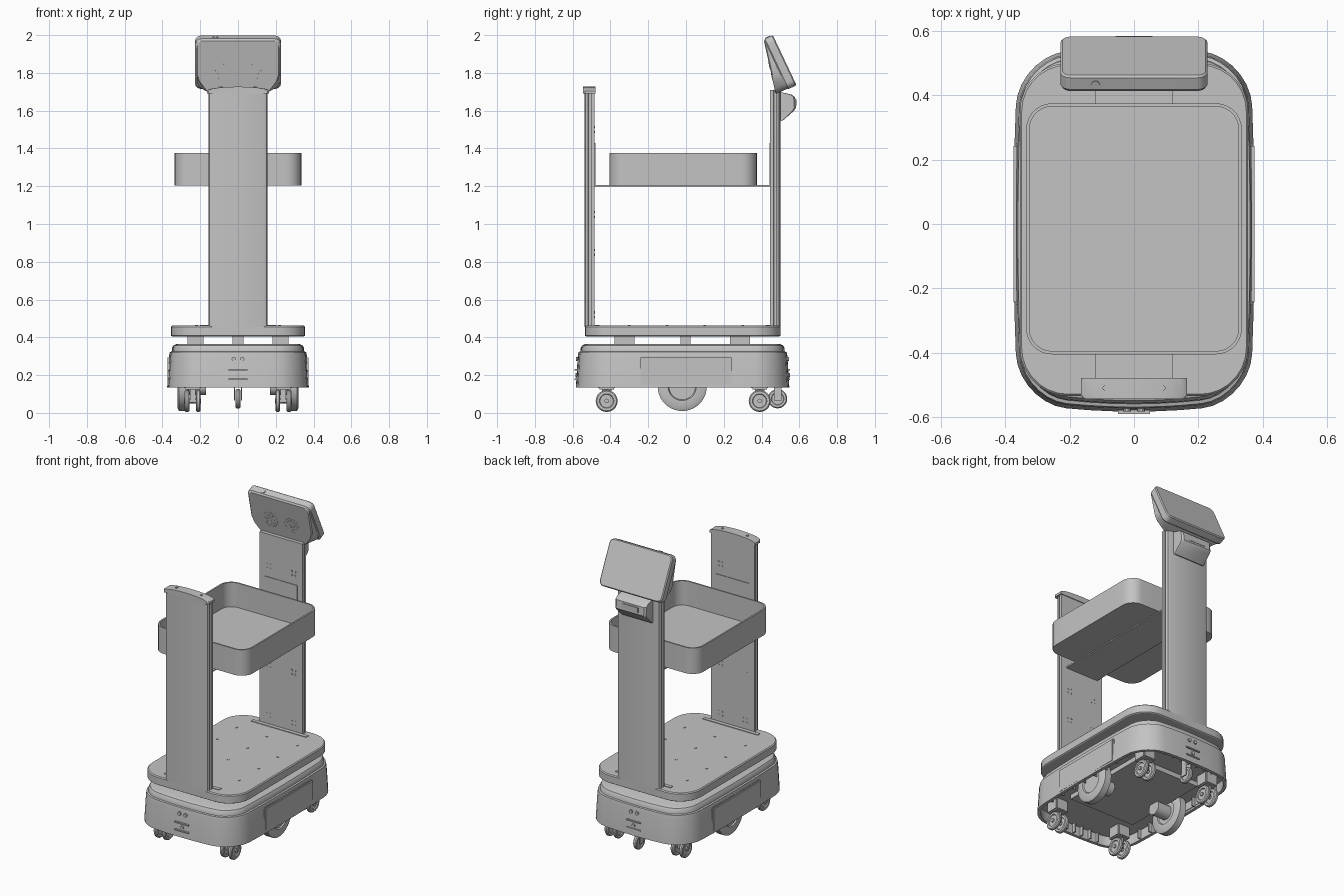
import bpy, bmesh, math
from mathutils import Vector

if "Cube" in bpy.data.objects:
    bpy.data.objects.remove(bpy.data.objects["Cube"])

grey = bpy.data.materials.new("plain grey")
grey.use_nodes = True
grey.diffuse_color = (0.55, 0.55, 0.55, 1)
grey.node_tree.nodes["Principled BSDF"].inputs["Base Color"].default_value = grey.diffuse_color


def finish(name, bm, smooth=True):
    bmesh.ops.recalc_face_normals(bm, faces=bm.faces)
    mesh = bpy.data.meshes.new(name)
    bm.to_mesh(mesh)
    bm.free()
    mesh.materials.append(grey)
    ob = bpy.data.objects.new(name, mesh)
    bpy.context.collection.objects.link(ob)
    if smooth:
        bpy.ops.object.select_all(action='DESELECT')
        ob.select_set(True)
        bpy.context.view_layer.objects.active = ob
        bpy.ops.object.shade_smooth_by_angle(angle=math.radians(30))
    return ob


def add_loft(bm, rings):
    """Skin rings of equal length and cap both ends."""
    vs = [[bm.verts.new(p) for p in ring] for ring in rings]
    for a, b in zip(vs, vs[1:]):
        for i in range(len(a)):
            j = (i + 1) % len(a)
            bm.faces.new((a[i], a[j], b[j], b[i]))
    bm.faces.new(vs[0])
    bm.faces.new(vs[-1])


def loft(name, rings):
    bm = bmesh.new()
    add_loft(bm, rings)
    return finish(name, bm)


def box(name, lo, hi, bevel=0):
    bm = bmesh.new()
    lo, hi = Vector(lo), Vector(hi)
    bmesh.ops.create_cube(bm, size=1)
    for v in bm.verts:
        v.co = (lo + hi) / 2 + v.co * (hi - lo)
    if bevel:
        bmesh.ops.bevel(bm, geom=bm.edges[:], offset=bevel, segments=2, affect='EDGES')
    return finish(name, bm)


def outline(hx, hy, r, bx=0, by=0, n=7, m=6):
    """Rounded rectangle with optional outward bow on its sides."""
    raw = []
    for k, (sx, sy) in enumerate(((1, 1), (-1, 1), (-1, -1), (1, -1))):
        arc = [(sx * (hx - r) + r * math.cos((k + i / n) * math.pi / 2),
                sy * (hy - r) + r * math.sin((k + i / n) * math.pi / 2)) for i in range(n + 1)]
        raw.append(arc)
    pts = []
    for k, arc in enumerate(raw):
        pts += arc
        a, b = arc[-1], raw[(k + 1) % 4][0]
        pts += [(a[0] + (b[0] - a[0]) * i / m, a[1] + (b[1] - a[1]) * i / m) for i in range(1, m)]
    return [(x + bx * x / hx * (1 - (y / hy) ** 2), y + by * y / hy * (1 - (x / hx) ** 2))
            for x, y in pts]


def slab(name, hx, hy, r, cy, layers, bx=0, by=0):
    """Stack of (height, inset) outlines."""
    return loft(name, [[(x, y + cy, z) for x, y in outline(hx - d, hy - d, r - d, bx, by)]
                       for z, d in layers])


def turned(name, centre, steps, sides=32):
    """Wheel about the x axis from (offset, radius) steps."""
    cx, cy, cz = centre
    return loft(name, [[(cx + o, cy + r * math.cos(math.tau * i / sides),
                         cz + r * math.sin(math.tau * i / sides)) for i in range(sides)]
                       for o, r in steps])


def dots(name, places, r, normal, h=0.003):
    """Small raised discs facing one direction."""
    bm = bmesh.new()
    rot = Vector(normal).to_track_quat('Z', 'Y')
    for p in places:
        add_loft(bm, [[Vector(p) + rot @ Vector((r * math.cos(math.tau * i / 10),
                                                 r * math.sin(math.tau * i / 10), z))
                       for i in range(10)] for z in (-h, h)])
    return finish(name, bm, False)


# Base shell, hollow underneath
slab("base_shell", 0.36, 0.535, 0.15, -0.018,
     [(0.2, 0.02), (0.135, 0.02), (0.135, 0), (0.3, 0.01), (0.322, 0.014),
      (0.325, 0.024), (0.345, 0.026), (0.358, 0.034), (0.365, 0.05)], 0.015, 0.03)
for sx in (-1, 1):
    box("side_bumper", (sx * 0.362 - 0.012, -0.25, 0.14), (sx * 0.362 + 0.012, 0.25, 0.3), 0.008)
    for i in range(8):
        y = -0.36 + i * 0.1
        box("shell_rib", (sx * 0.34 - 0.012, y, 0.14), (sx * 0.34 + 0.012, y + 0.008, 0.2))
for end, y in ((-1, -0.582), (1, 0.546)):
    for i in range(7):
        x = -0.18 + i * 0.06
        box("end_rib", (x, y - end * 0.045, 0.14), (x + 0.008, y - end * 0.02, 0.2))
    # Sensors and slots on each end
    dots("end_sensor", [(-0.022, y + 0.012 * -end, 0.285), (0.022, y + 0.012 * -end, 0.285),
                        (0, y + 0.008 * -end, 0.2)], 0.012, (0, end, 0), 0.012)
    for z in (0.178, 0.228):
        box("end_slot", (-0.05, y - 0.008, z - 0.004), (0.05, y + 0.004, z + 0.004))
box("belly_plate", (-0.24, -0.3, 0.17), (0.24, 0.3, 0.21))

# Drive wheels and axle
for sx in (-1, 1):
    turned("drive_wheel", (sx * 0.29, -0.02, 0.14),
           [(-0.022, 0.07), (-0.03, 0.075), (-0.03, 0.115), (-0.022, 0.13),
            (0.022, 0.13), (0.03, 0.115), (0.03, 0.075), (0.022, 0.07)], 40)
    turned("drive_motor", (sx * 0.22, -0.02, 0.14), [(-0.05, 0.045), (0.05, 0.045)])

# Castors
tyre = [(-0.006, 0.01), (-0.006, 0.035), (-0.012, 0.038), (-0.012, 0.052), (-0.006, 0.058),
        (0.006, 0.058), (0.012, 0.052), (0.012, 0.038), (0.006, 0.035), (0.006, 0.01)]
for x, y in ((-0.24, -0.42), (0.24, -0.42), (-0.24, 0.39), (0.24, 0.39)):
    for o in (-0.03, 0.03):
        turned("castor_wheel", (x + o, y, 0.063), tyre, 28)
    turned("castor_axle", (x, y, 0.063), [(-0.045, 0.012), (0.045, 0.012)], 16)
    box("castor_fork", (x - 0.014, y - 0.025, 0.055), (x + 0.014, y + 0.025, 0.13), 0.006)
    box("castor_mount", (x - 0.045, y - 0.045, 0.125), (x + 0.045, y + 0.045, 0.205), 0.006)
turned("rear_guide_wheel", (0, 0.485, 0.075), [(o, r * 0.88) for o, r in tyre], 28)
for o in (-0.018, 0.018):
    box("guide_fork", (o - 0.003, 0.465, 0.065), (o + 0.003, 0.505, 0.2))

# Suspension blocks between base and deck
for x in (-0.225, 0.225):
    for y in (-0.325, 0.285):
        box("deck_support", (x - 0.042, y - 0.053, 0.355), (x + 0.042, y + 0.053, 0.41))
box("centre_support", (-0.03, -0.03, 0.355), (0.03, 0.025, 0.41), 0.005)

# Deck
slab("deck", 0.355, 0.5175, 0.15, -0.0175,
     [(0.405, 0.006), (0.409, 0), (0.456, 0), (0.462, 0.006)])
dots("deck_bolts", [(x, y, 0.462) for x in (-0.22, 0, 0.22) for y in (-0.3, -0.1, 0.1, 0.3)],
     0.007, (0, 0, 1))

# Columns with grooved sides
half = [(0.13, 0.028), (0.15, 0.021), (0.157, 0.008), (0.145, 0.006),
        (0.145, -0.006), (0.157, -0.008), (0.157, -0.026)]
section = half + [(-x, y) for x, y in reversed(half)]
for name, s, cy, top in (("front_column", -1, -0.51, 1.695), ("rear_column", 1, 0.472, 1.71)):
    loft(name, [[(x, cy + s * y, z) for x, y in section] for z in (0.455, top)])
    inner = cy - s * 0.026
    dots(name + "_holes", [(sx * 0.09 + dx, inner, z + dz) for sx in (-1, 1)
                           for z in (0.52, 0.85, 1.05, 1.5)
                           for dx in (-0.013, 0.013) for dz in (-0.013, 0.013)],
         0.006, (0, -s, 0), 0.002)
    box(name + "_foot", (-0.2, min(inner, inner - s * 0.025), 0.46),
        (0.2, max(inner, inner - s * 0.025), 0.466))
    # Upright flange of the tray bracket
    box("tray_flange", (-0.12, inner - 0.004, 1.2), (0.12, inner + 0.004, 1.43))

# Arched cap on the front column
arch = [(0.165 * math.cos(math.pi * i / 12), 1.705 + 0.022 * math.sin(math.pi * i / 12))
        for i in range(13)]
loft("front_column_cap", [[(x * k, y, z) for x, z in arch + [(-0.165, 1.69), (0.165, 1.69)]]
                          for y, k in ((-0.544, 0.94), (-0.534, 1), (-0.479, 1))])
dots("cap_screws", [(x, -0.51, 1.725) for x in (-0.09, 0.09)], 0.008, (0, 0, 1))

# Tray and the plate carrying it
slab("tray", 0.335, 0.39, 0.08, -0.015,
     [(1.205, 0), (1.375, 0), (1.375, 0.01), (1.215, 0.01)])
box("tray_plate", (-0.12, -0.486, 1.198), (0.12, 0.448, 1.206))

# Tilted head: screen slab and a housing narrowing to the column
down = Vector((0, 0.427, -0.904))
back = Vector((0, 0.904, 0.427))
centre = Vector((0, 0.5225, 1.8675))


def head_point(u, v, w):
    return centre + Vector((u, 0, 0)) - down * v + back * w


def depth(v):
    return 0.055 + 0.065 * (0.147 - v) / 0.294


def narrow(v):
    return 1 - 0.27 * min(1, max(0, (-0.06 - v) / 0.08))


def head_ring(inset, w):
    return [head_point(x, y, w) for x, y in outline(0.228 - inset, 0.147 - inset, 0.035 - inset)]


loft("screen_slab", [head_ring(d, w) for d, w in
                     ((0.006, 0), (0, -0.006), (0, -0.046), (0.008, -0.054))])
face = outline(0.222, 0.143, 0.03)
loft("head_housing", [[head_point(x, y, -0.04) for x, y in face],
                      [head_point(x * narrow(y), y, -depth(y) + 0.006) for x, y in face],
                      [head_point(x * 0.97 * narrow(y), y * 0.97, -depth(y)) for x, y in face]])

# Speaker grilles
front_normal = head_point(0, 0, -depth(0)) - head_point(0, 0.1, -depth(0.1))
front_normal = Vector((0, front_normal.z, -front_normal.y))
for sx in (-1, 1):
    spots = [(0, 0)] + [(0.016 * k * math.cos(math.tau * i / (6 * k)),
                         0.016 * k * math.sin(math.tau * i / (6 * k)))
                        for k in (1, 2, 3) for i in range(6 * k)]
    dots("speaker_grille", [head_point(sx * 0.076 + a, b - 0.02, -depth(b - 0.02))
                            for a, b in spots], 0.004, front_normal, 0.0015)
dots("power_button", [head_point(-0.12, 0.147, -0.03)], 0.014, -down, 0.004)

# Scanner pod behind the rear column
pod = [(0.495, 1.7), (0.56, 1.685), (0.578, 1.67), (0.582, 1.615), (0.572, 1.6), (0.51, 1.545),
       (0.495, 1.55)]
loft("scanner_pod", [[(x, 0.495 + (y - 0.495) * k, z) for y, z in pod]
                     for x, k in ((-0.112, 0.9), (-0.1, 1), (0.1, 1), (0.112, 0.9))])
box("scanner_window", (-0.06, 0.575, 1.625), (0.06, 0.584, 1.66), 0.002)
